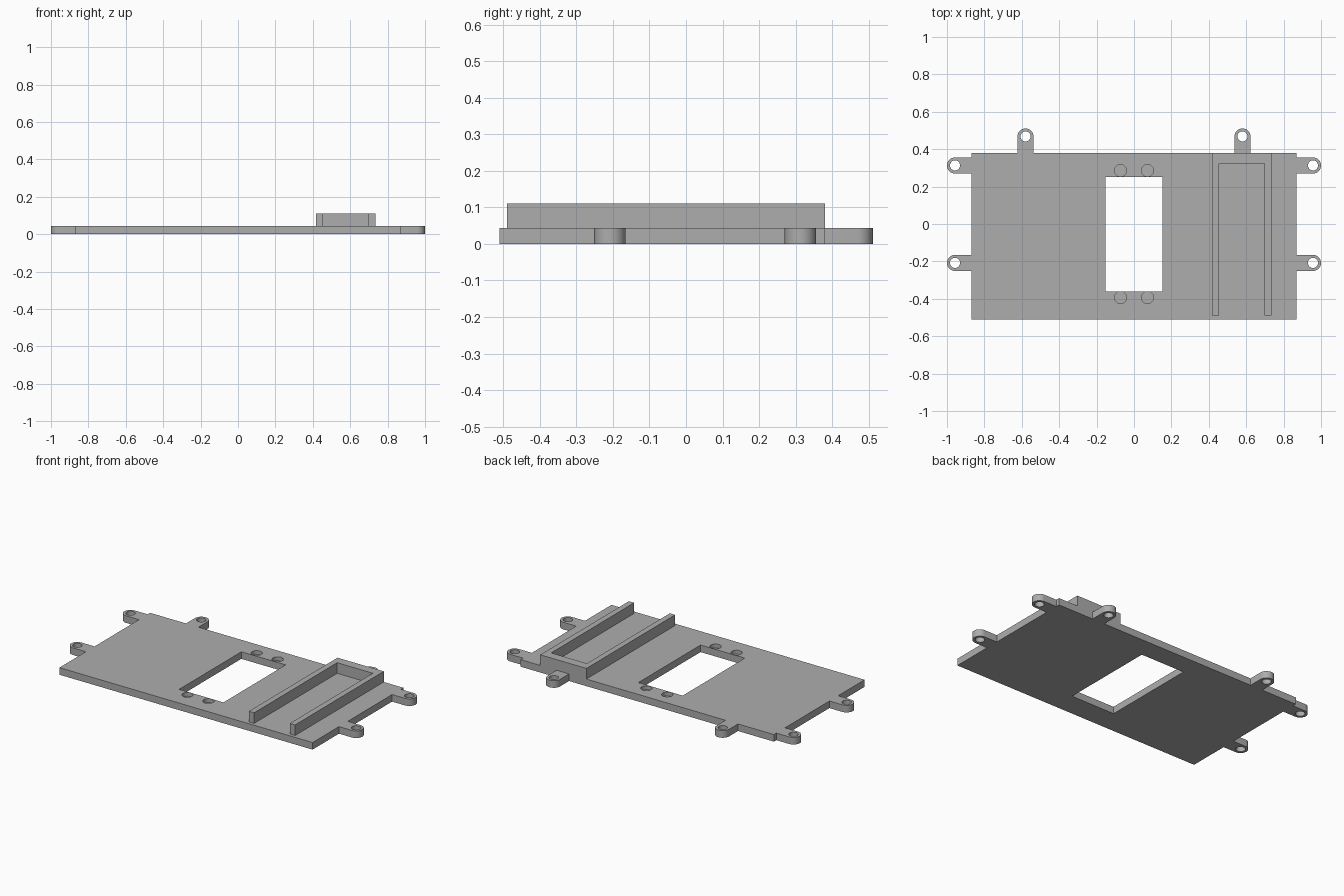
import bpy
import bmesh
from math import sin, cos, pi, radians

if "Cube" in bpy.data.objects:
    bpy.data.objects.remove(bpy.data.objects["Cube"])

# Main dimensions
HALF_W, FRONT, BACK = 0.869, -0.51, 0.38
THICK, RAIL_TOP = 0.044, 0.11
TAB_R, BORE_R, POCKET_R = 0.043, 0.027, 0.032
SIDE_X, SIDE_YS = 0.957, (-0.208, 0.313)
BACK_X, BACK_Y = 0.58, 0.468

grey = bpy.data.materials.new("plain grey")
grey.use_nodes = True
grey.diffuse_color = (0.42, 0.42, 0.42, 1)
grey.node_tree.nodes["Principled BSDF"].inputs["Base Color"].default_value = grey.diffuse_color


def circle(x, y, r, n=40):
    return [(x + r * cos(2 * pi * i / n), y + r * sin(2 * pi * i / n)) for i in range(n)]


def rect(x0, x1, y0, y1):
    return [(x0, y0), (x1, y0), (x1, y1), (x0, y1)]


def tab(x, y, angle, reach):
    """Rounded lug outline pointing along angle, rooted reach behind its centre."""
    dx, dy = cos(angle), sin(angle)
    arc = [(x + TAB_R * cos(angle + pi * (i / 20 - 0.5)),
            y + TAB_R * sin(angle + pi * (i / 20 - 0.5))) for i in range(21)]
    root = [(px - dx * reach, py - dy * reach) for px, py in (arc[0], arc[-1])]
    return [root[0]] + arc + [root[1]]


def prisms(name, parts):
    """One object made of upright prisms, each given as (outline, bottom, top)."""
    bm = bmesh.new()
    for outline, z0, z1 in parts:
        face = bm.faces.new([bm.verts.new((x, y, z0)) for x, y in outline])
        extruded = bmesh.ops.extrude_face_region(bm, geom=[face], use_keep_orig=True)
        for v in extruded["geom"]:
            if isinstance(v, bmesh.types.BMVert):
                v.co.z = z1
    bmesh.ops.recalc_face_normals(bm, faces=bm.faces)
    mesh = bpy.data.meshes.new(name)
    bm.to_mesh(mesh)
    bm.free()
    mesh.materials.append(grey)
    obj = bpy.data.objects.new(name, mesh)
    bpy.context.collection.objects.link(obj)
    return obj


# Base plate with six mounting lugs in one outline
side = SIDE_X - HALF_W
outline = [(-HALF_W, FRONT), (HALF_W, FRONT)]
for y in SIDE_YS:
    outline += tab(SIDE_X, y, 0, side)
outline.append((HALF_W, BACK))
for x in (BACK_X, -BACK_X):
    outline += tab(x, BACK_Y, pi / 2, BACK_Y - BACK)
outline.append((-HALF_W, BACK))
for y in reversed(SIDE_YS):
    outline += tab(-SIDE_X, y, pi, side)
plate = prisms("base_plate", [(outline, 0, THICK)])

# Window, lug bores and shallow screw pockets
cuts = [(rect(-0.152, 0.152, -0.36, 0.25), -0.1, 0.2)]
for s in (-1, 1):
    cuts += [(circle(s * SIDE_X, y, BORE_R), -0.1, 0.2) for y in SIDE_YS]
    cuts.append((circle(s * BACK_X, BACK_Y, BORE_R), -0.1, 0.2))
    cuts += [(circle(s * 0.072, y, POCKET_R), 0.02, 0.2) for y in (-0.393, 0.286)]
cutter = prisms("hole_cutter", cuts)
cutter.hide_render = True

mod = plate.modifiers.new("holes", "BOOLEAN")
mod.operation = "DIFFERENCE"
mod.solver = "EXACT"
mod.object = cutter
bpy.ops.object.select_all(action="DESELECT")
bpy.context.view_layer.objects.active = plate
plate.select_set(True)
bpy.ops.object.modifier_apply(modifier=mod.name)
bpy.data.objects.remove(cutter)
bpy.ops.object.shade_smooth_by_angle(angle=radians(30))

# U-shaped holder open to the front
x0, x1, wall = 0.418, 0.735, 0.036
u_shape = [(x0, -0.49), (x0 + wall, -0.49), (x0 + wall, 0.324), (x1 - wall, 0.324),
           (x1 - wall, -0.49), (x1, -0.49), (x1, BACK), (x0, BACK)]
prisms("holder_rails", [(u_shape, THICK, RAIL_TOP)])
